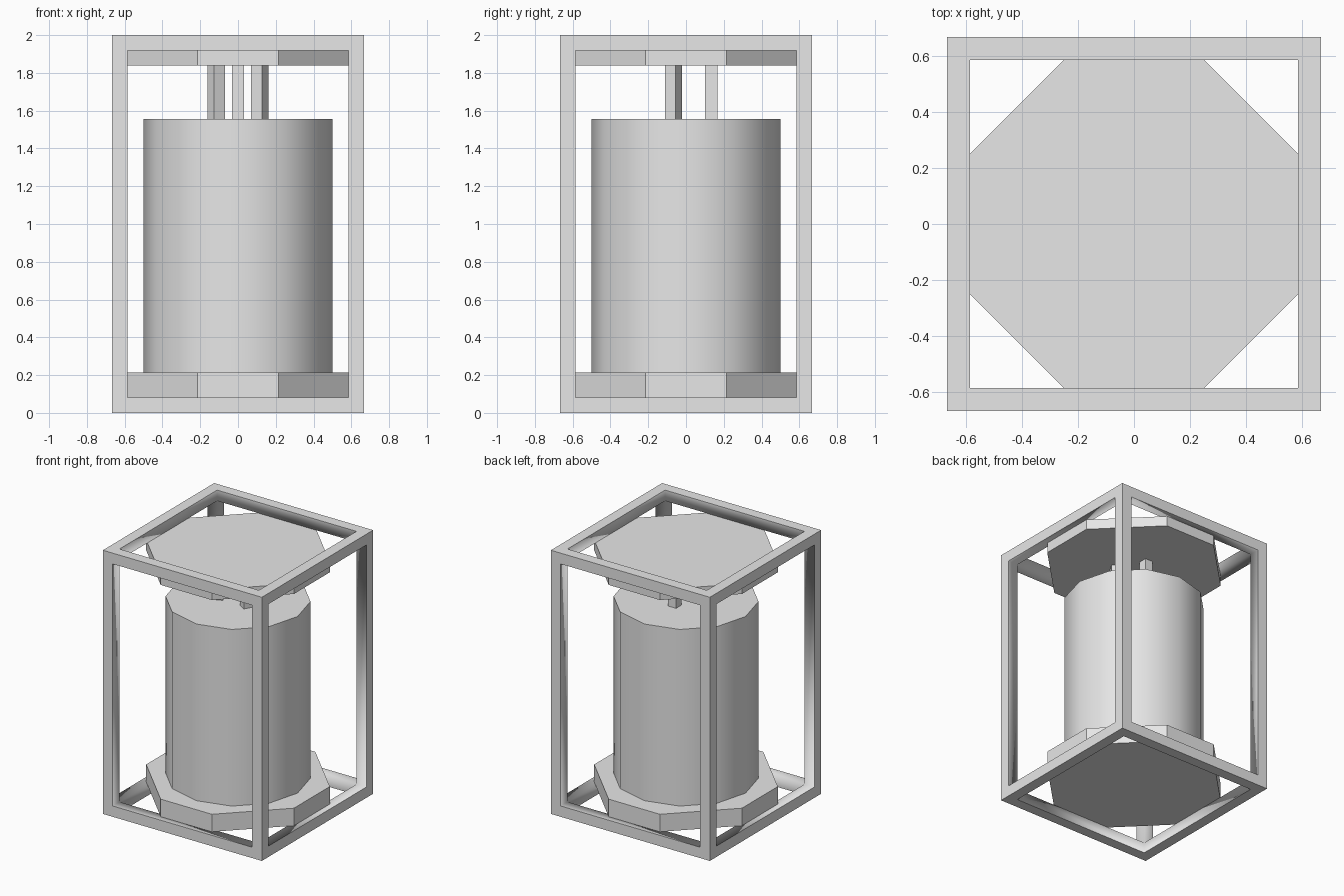
import bpy
import bmesh
from math import cos, sin, pi
from mathutils import Matrix, Vector

old = bpy.data.objects.get("Cube")
if old:
    bpy.data.objects.remove(old, do_unlink=True)

GREY = (0.8, 0.8, 0.8, 1.0)
grey = bpy.data.materials.new("plain_grey")
grey.use_nodes = True
grey.diffuse_color = GREY
for node in grey.node_tree.nodes:
    if node.type == "BSDF_PRINCIPLED":
        node.inputs["Base Color"].default_value = GREY


def finish(bm, name):
    """Turn a bmesh into a named grey object."""
    bmesh.ops.recalc_face_normals(bm, faces=bm.faces[:])
    mesh = bpy.data.meshes.new(name)
    bm.to_mesh(mesh)
    bm.free()
    mesh.materials.append(grey)
    obj = bpy.data.objects.new(name, mesh)
    bpy.context.collection.objects.link(obj)
    return obj


def prism(name, outline, bottom, top, smooth=False):
    """Extrude a flat outline upward, optionally with smooth sides."""
    bm = bmesh.new()
    base = bm.faces.new([bm.verts.new((x, y, bottom)) for x, y in outline])
    result = bmesh.ops.extrude_face_region(bm, geom=[base], use_keep_orig=True)
    lifted = [g for g in result["geom"] if isinstance(g, bmesh.types.BMVert)]
    bmesh.ops.translate(bm, verts=lifted, vec=(0, 0, top - bottom))
    for face in bm.faces:
        face.smooth = smooth and len(face.verts) == 4
    return finish(bm, name)


# Open cage: a box with every face inset and pushed in to form square bars
WIDTH, HEIGHT, BAR = 1.334, 2.0, 0.082
bm = bmesh.new()
bmesh.ops.create_cube(bm, size=1, matrix=Matrix.Translation((0, 0, HEIGHT / 2))
                      @ Matrix.Diagonal((WIDTH, WIDTH, HEIGHT, 1)))
panels = bm.faces[:]
bmesh.ops.inset_individual(bm, faces=panels, thickness=BAR, use_even_offset=True)
caps = bmesh.ops.extrude_discrete_faces(bm, faces=panels)["faces"]
for cap in caps:
    cap.normal_update()
    push = Vector(cap.normal) * -BAR
    for edge in cap.edges:
        for face in edge.link_faces:
            face.smooth = True
    bmesh.ops.translate(bm, verts=cap.verts[:], vec=push)
bmesh.ops.delete(bm, geom=caps, context="FACES_ONLY")
bmesh.ops.remove_doubles(bm, verts=bm.verts[:], dist=0.001)
# Drop the doubled inner edges left without faces
loose = [e for e in bm.edges if not e.link_faces]
bmesh.ops.delete(bm, geom=loose, context="EDGES")
finish(bm, "cage_frame")

# Eight-sided end plates
A, B = 0.62, 0.215
octagon = [(A, -B), (A, B), (B, A), (-B, A), (-A, B), (-A, -B), (-B, -A), (B, -A)]
prism("bottom_plate", octagon, BAR, 0.215)
prism("top_plate", octagon, 1.84, HEIGHT - BAR)

# Twelve-sided drum
SIDES = 12
drum = [(0.5 * cos(2 * pi * i / SIDES), 0.5 * sin(2 * pi * i / SIDES))
        for i in range(SIDES)]
prism("drum", drum, 0.215, 1.555, smooth=True)

# Three square rods around the axis
R, H = 0.133, 0.033
for i, name in enumerate(("back_rod", "front_right_rod", "front_left_rod")):
    turn = Matrix.Rotation(pi / 2 + i * 2 * pi / 3, 2)
    corners = [turn @ Vector(c) for c in
               ((R - H, -H), (R + H, -H), (R + H, H), (R - H, H))]
    prism(name, corners, 1.555, 1.84)
